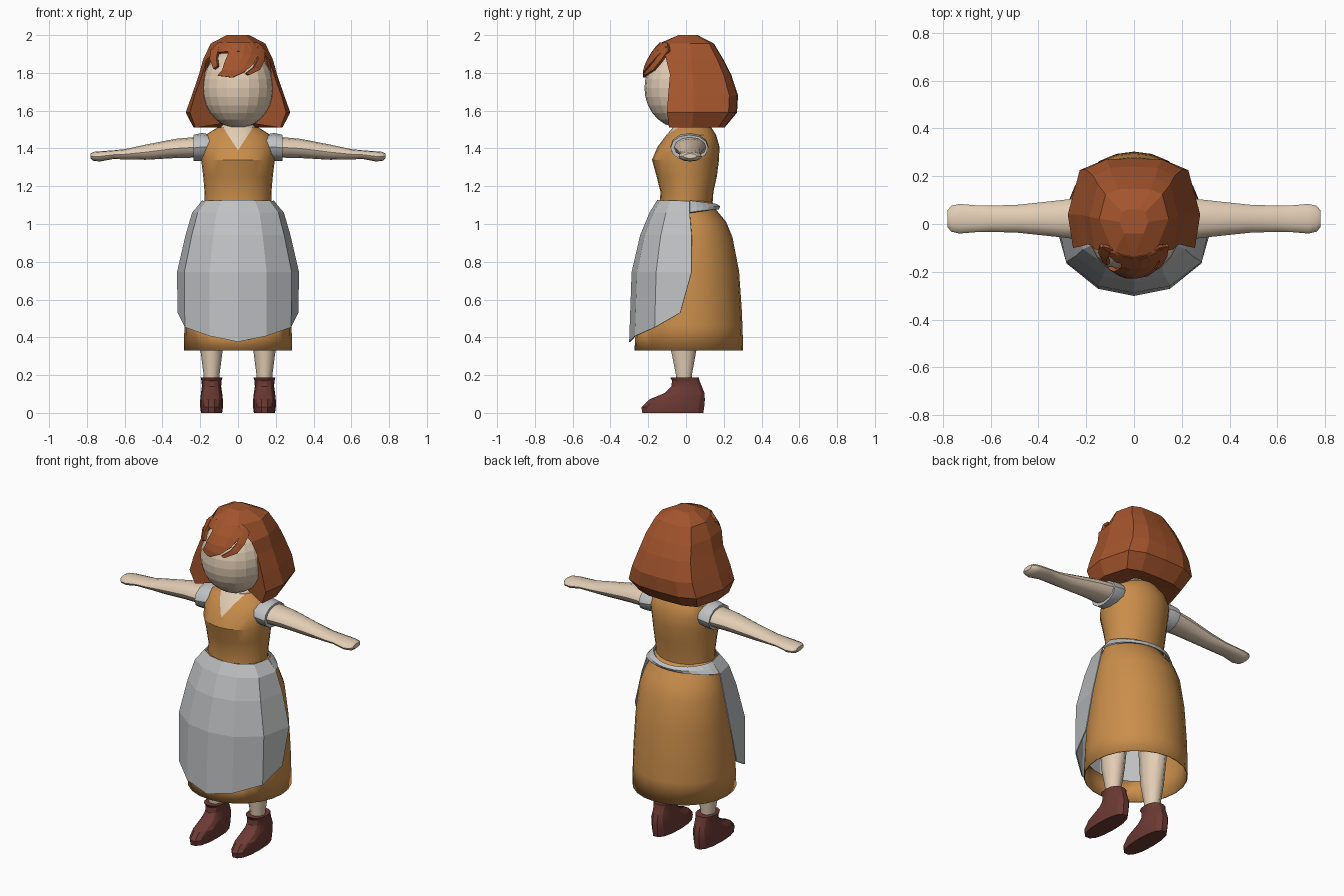
import bpy, bmesh
from math import sin, cos, pi
from mathutils import Vector

cube = bpy.data.objects.get("Cube")
if cube:
    bpy.data.objects.remove(cube, do_unlink=True)


def material(name, rgb):
    m = bpy.data.materials.new(name)
    m.use_nodes = True
    m.diffuse_color = (*rgb, 1)
    m.node_tree.nodes["Principled BSDF"].inputs["Base Color"].default_value = (*rgb, 1)
    return m


SKIN = material("skin", (0.76, 0.61, 0.46))
ORANGE = material("ochre cloth", (0.59, 0.27, 0.07))
GREY = material("pale grey cloth", (0.52, 0.53, 0.54))
HAIR = material("auburn hair", (0.37, 0.09, 0.026))
BOOT = material("dark brown leather", (0.15, 0.042, 0.034))


def finish(bm, name, *mats, thick=0, angle=0):
    bmesh.ops.recalc_face_normals(bm, faces=bm.faces)
    me = bpy.data.meshes.new(name)
    bm.to_mesh(me)
    bm.free()
    ob = bpy.data.objects.new(name, me)
    bpy.context.collection.objects.link(ob)
    for m in mats:
        me.materials.append(m)
    if thick:
        mod = ob.modifiers.new("thickness", "SOLIDIFY")
        mod.thickness = thick
        mod.offset = 0
    if angle:
        bpy.ops.object.select_all(action="DESELECT")
        ob.select_set(True)
        bpy.context.view_layer.objects.active = ob
        bpy.ops.object.shade_smooth_by_angle(angle=angle)
    return ob


def loft(rings, closed=True, caps=True):
    """Skin a list of point rings; returns the bmesh and its vertex rows."""
    bm = bmesh.new()
    rows = [[bm.verts.new(p) for p in ring] for ring in rings]
    n = len(rows[0])
    for a, b in zip(rows, rows[1:]):
        for i in range(n if closed else n - 1):
            j = (i + 1) % n
            bm.faces.new((a[i], a[j], b[j], b[i]))
    if closed and caps:
        bm.faces.new(rows[0])
        bm.faces.new(rows[-1])
    return bm, rows


def level(z, w, front, back, n=20, cx=0, power=1):
    """Horizontal oval ring between two y limits."""
    def s(v):
        return (abs(v) ** power) * (1 if v > 0 else -1)
    cy, ry = (front + back) / 2, (back - front) / 2
    return [(cx + w * s(cos(2 * pi * i / n)), cy + ry * s(sin(2 * pi * i / n)), z) for i in range(n)]


def upright(x, cz, ry, rz, cy=0.022, n=12):
    """Oval ring standing across the x axis."""
    return [(x, cy + ry * cos(2 * pi * i / n), cz + rz * sin(2 * pi * i / n)) for i in range(n)]


# Skirt, open below and cut away behind the apron
skirt = [(1.12, .178, -.14, .135), (1.07, .198, -.15, .16), (1.01, .225, -.165, .21),
         (.93, .248, -.19, .243), (.75, .266, -.235, .278), (.55, .278, -.255, .292),
         (.46, .281, -.262, .296), (.33, .283, -.27, .3)]
bm, _ = loft([level(*r, n=24) for r in skirt], caps=False)
hidden = [f for f in bm.faces if f.calc_center_median().y < -.15 and f.calc_center_median().z > .47]
bmesh.ops.delete(bm, geom=hidden, context="FACES")
finish(bm, "skirt", ORANGE, thick=.006, angle=.5)

# Bodice with a cut V neckline
bodice = [(1.1, .176, -.14, .14), (1.17, .177, -.135, .145), (1.25, .184, -.155, .163),
          (1.34, .195, -.18, .175), (1.41, .2, -.15, .177), (1.47, .175, -.105, .16),
          (1.51, .11, -.07, .135)]
bm, _ = loft([level(*r, n=24) for r in bodice])
for side in (1, -1):
    front = [f for f in bm.faces if f.calc_center_median().y < 0 and f.calc_center_median().z > 1.3]
    geom = list({e for f in front for e in f.edges}) + list({v for f in front for v in f.verts}) + front
    bmesh.ops.bisect_plane(bm, geom=geom, plane_co=(0, 0, 1.39), plane_no=(side, 0, -.65))
for f in bm.faces:
    c = f.calc_center_median()
    if (c.y < 0 and abs(c.x) < .65 * (c.z - 1.39)) or c.z > 1.505:
        f.material_index = 1
finish(bm, "bodice", ORANGE, SKIN, angle=.5)

# Neck and head
neck = [(1.49, .115, -.08, .13), (1.53, .075, -.06, .08), (1.62, .06, -.06, .06)]
finish(loft([level(*r, n=12) for r in neck])[0], "neck", SKIN, angle=.5)
bm = bmesh.new()
bmesh.ops.create_uvsphere(bm, u_segments=20, v_segments=14, radius=1)
for v in bm.verts:
    v.co = Vector((v.co.x * .19, v.co.y * .19 - .03, v.co.z * .212 + 1.72))
finish(bm, "head", SKIN)


# Apron front: rows of edge height, front height, half width, edge y, front y
def apron_row(edge_z, front_z, w, edge_y, front_y):
    half = [(w, edge_y, edge_z),
            (.88 * w, .55 * front_y, edge_z + .5 * (front_z - edge_z)),
            (.47 * w, .9 * front_y, edge_z + .8 * (front_z - edge_z))]
    return half + [(0, front_y, front_z)] + [(-x, y, z) for x, y, z in reversed(half)]


apron = [(1.12, 1.125, .187, .02, -.15), (1.06, 1.06, .24, .02, -.19), (.94, .94, .275, .03, -.24),
         (.745, .745, .32, .03, -.285), (.53, .376, .317, -.03, -.298)]
bm, _ = loft([apron_row(*r) for r in apron], closed=False)
finish(bm, "apron", GREY, thick=.006)

# Apron band around the back of the waist
band = []
for w, depth, side_z, back_z in ((.187, .14, 1.122, 1.103), (.212, .158, 1.09, 1.092), (.236, .15, 1.06, 1.08)):
    band.append([(cos(a) * (w - .025 * sin(a)), .02 + depth * sin(a), side_z + (back_z - side_z) * sin(a))
                 for a in [pi * i / 14 for i in range(15)]])
finish(loft(band, closed=False)[0], "apron_band", GREY, thick=.008)

# Arms, sleeves, legs and boots on both sides
arm = [(.17, 1.408, .085, .056), (.24, 1.405, .085, .054), (.33, 1.4, .075, .051),
       (.49, 1.38, .058, .04), (.6, 1.369, .055, .027), (.66, 1.367, .056, .023),
       (.73, 1.358, .062, .027), (.765, 1.358, .054, .024), (.78, 1.36, .035, .013)]
sleeve = [(.13, 1.41, .09, .06), (.19, 1.408, .102, .074), (.235, 1.403, .1, .069), (.235, 1.405, .08, .05)]
leg = [(.12, .04, -.055, .035), (.2, .042, -.055, .033), (.34, .06, -.085, .06), (.7, .085, -.1, .1)]
boot = [(0, .056, -.235, .095), (.03, .06, -.24, .1), (.07, .06, -.2, .103), (.105, .056, -.115, .1),
        (.14, .051, -.08, .086), (.17, .053, -.075, .073), (.187, .058, -.085, .07)]
for side, word in ((1, "left"), (-1, "right")):
    finish(loft([upright(side * x, *r) for x, *r in arm])[0], word + "_arm", SKIN, angle=.7)
    finish(loft([upright(side * x, *r, cy=.018) for x, *r in sleeve])[0], word + "_sleeve", GREY, angle=.7)
    finish(loft([level(*r, n=10, cx=side * .14) for r in leg])[0], word + "_leg", SKIN, angle=.7)
    bm, _ = loft([level(*r, n=14, cx=side * .14, power=.85) for r in boot])
    finish(bm, word + "_boot", BOOT, angle=.4)


# Bobbed hair: rows of height, half width, back y, front corner x, front corner y
def hair_row(z, w, back, fx, fy):
    half = [(fx, fy, z), (w, .15 * back, z), (.82 * w, .85 * back, z), (.48 * w, back, z)]
    return half + [(0, back * 1.02, z)] + [(-x, y, z2) for x, y, z2 in reversed(half)]


hair = [(2.0, .06, .06, .04, -.04), (1.955, .145, .145, .085, -.125), (1.87, .185, .195, .165, -.105),
        (1.79, .207, .235, .19, -.085), (1.68, .245, .27, .23, -.095), (1.59, .277, .265, .255, -.1),
        (1.51, .235, .2, .225, -.09), (1.53, .09, .1, .09, -.03), (1.63, .17, .15, .17, -.05),
        (1.8, .18, .15, .175, -.06)]
bm, rows = loft([hair_row(*r) for r in hair], closed=False)
brim = bm.verts.new((0, -.145, 1.955))
top, crown = rows[0], rows[1]
bm.faces.new(top)
bm.faces.new((top[0], top[-1], brim))
for end in (0, -1):
    bm.faces.new((top[end], crown[end], brim))
    bm.faces.new([row[end] for row in rows[2:]])
finish(bm, "hair", HAIR)


# Locks curling over the forehead: rows run from left edge to right edge
def lock(name, edges):
    rings = []
    for x0, z0, x1, z1 in edges:
        ring = []
        for i in range(5):
            x, z = x0 + (x1 - x0) * i / 4, z0 + (z1 - z0) * i / 4
            ring.append((x, -.224 + 4 * x * x + 2.6 * (z - 1.77) ** 2, z))
        rings.append(ring)
    finish(loft(rings, closed=False)[0], name, HAIR, thick=.016)


lock("fringe", [(-.1, 1.955, .1, 1.955), (-.125, 1.935, .125, 1.935), (-.14, 1.905, .14, 1.915)])
lock("main_lock", [(-.05, 1.95, .12, 1.94), (-.05, 1.9, .105, 1.89), (-.07, 1.85, .08, 1.845),
                   (-.08, 1.815, .035, 1.805), (-.105, 1.785, -.03, 1.775)])
lock("left_lock", [(.1, 1.94, .14, 1.92), (.102, 1.87, .134, 1.86), (.082, 1.83, .112, 1.815),
                   (.04, 1.797, .055, 1.788)])
lock("right_lock", [(-.14, 1.92, -.095, 1.94), (-.145, 1.87, -.11, 1.88), (-.125, 1.82, -.105, 1.835)])
